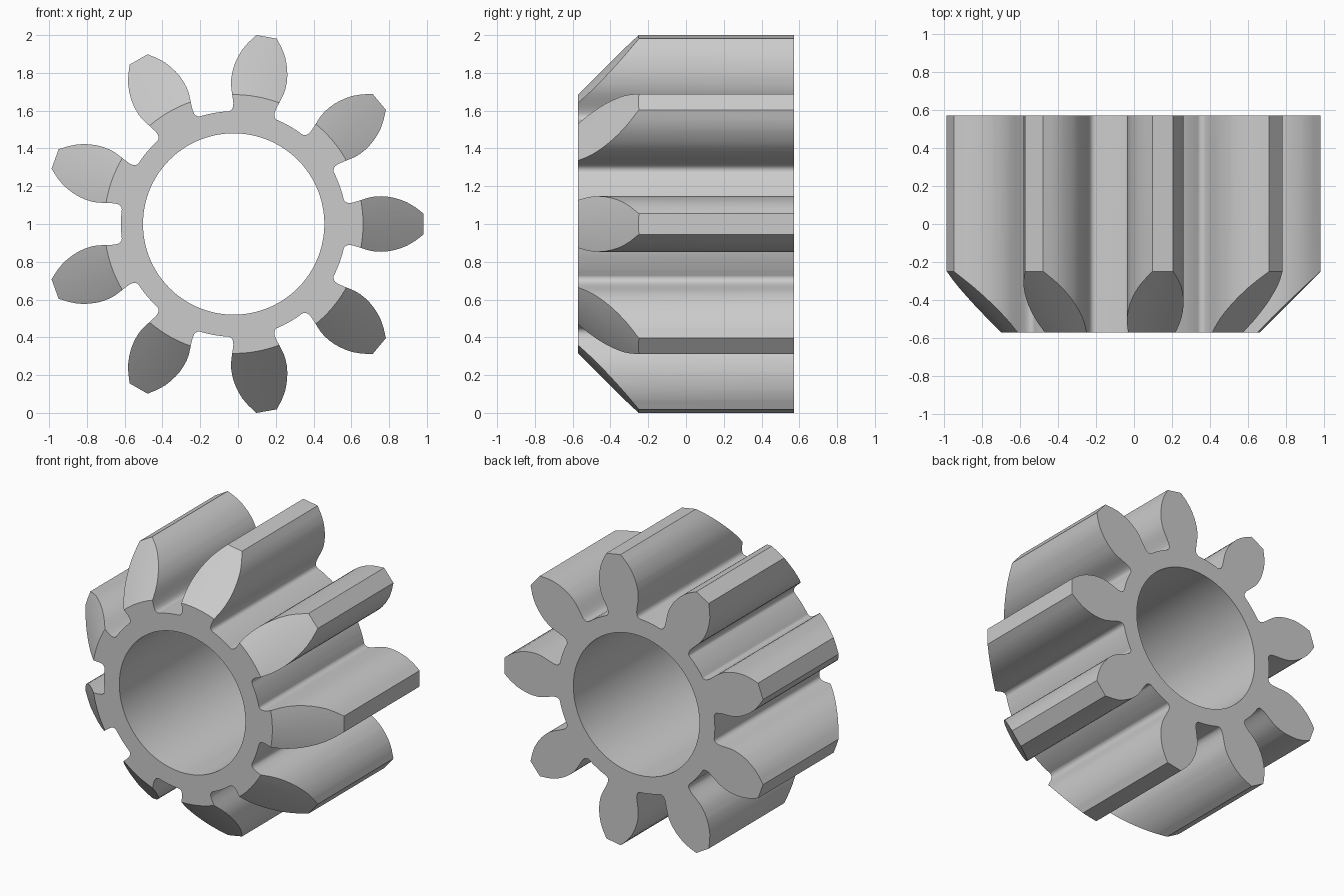
import bpy, bmesh, math

cube = bpy.data.objects.get("Cube")
if cube:
    bpy.data.objects.remove(cube, do_unlink=True)

TEETH = 9
CX, CZ = -0.023, 1.0          # gear axis
HALF = 0.572                  # half of the gear length
BORE, ROOT, FACE_R = 0.48, 0.597, 0.685
SEGMENTS = 144

steel = bpy.data.materials.new("light_grey_metal")
steel.use_nodes = True
grey = (0.6, 0.6, 0.6, 1)
steel.diffuse_color = grey
steel.node_tree.nodes["Principled BSDF"].inputs["Base Color"].default_value = grey


def make_object(name, bm):
    bmesh.ops.recalc_face_normals(bm, faces=bm.faces)
    mesh = bpy.data.meshes.new(name)
    bm.to_mesh(mesh)
    bm.free()
    mesh.materials.append(steel)
    obj = bpy.data.objects.new(name, mesh)
    bpy.context.collection.objects.link(obj)
    return obj


# Half tooth: (distance along the tooth, half width), from root fillet to tip
flank = [(.583, .129), (.589, .120), (.598, .114), (.61, .111), (.63, .113),
         (.66, .122), (.69, .132), (.72, .141), (.75, .146), (.785, .147),
         (.82, .144), (.85, .138), (.885, .128), (.92, .114), (.96, .090),
         (1.006, .055)]
tooth = [(u, -v) for u, v in flank] + [(u, v) for u, v in reversed(flank)]
for deg in (16, 20, 24):      # root arc up to the next tooth
    a = math.radians(deg)
    tooth.append((ROOT * math.cos(a), ROOT * math.sin(a)))

# Toothed prism, a little longer than the finished gear
bm = bmesh.new()
outline = []
for i in range(TEETH):
    c, s = math.cos(math.tau * i / TEETH), math.sin(math.tau * i / TEETH)
    for u, v in tooth:
        outline.append(bm.verts.new((CX + u * c - v * s, -0.7, CZ + u * s + v * c)))
cap = bm.faces.new(outline)
ext = bmesh.ops.extrude_face_region(bm, geom=[cap], use_keep_orig=True)
moved = [g for g in ext["geom"] if isinstance(g, bmesh.types.BMVert)]
bmesh.ops.translate(bm, verts=moved, vec=(0, 1.4, 0))
gear = make_object("pinion_gear", bm)

# Turned blank: bore, flat ends and the conical front chamfer
section = [(BORE, -HALF), (FACE_R, -HALF), (1.1, -HALF + 1.1 - FACE_R),
           (1.1, HALF), (BORE, HALF)]
bm = bmesh.new()
rings = []
for k in range(SEGMENTS):
    a = math.tau * k / SEGMENTS
    rings.append([bm.verts.new((CX + r * math.cos(a), y, CZ + r * math.sin(a)))
                  for r, y in section])
for k in range(SEGMENTS):
    p, q = rings[k - 1], rings[k]
    for j in range(len(section)):
        bm.faces.new((p[j - 1], p[j], q[j], q[j - 1]))
blank = make_object("turned_blank", bm)
blank.hide_render = True

# Keep the part of the prism that lies inside the blank
cut = gear.modifiers.new("turning", "BOOLEAN")
cut.operation = "INTERSECT"
cut.solver = "EXACT"
cut.object = blank
bpy.ops.object.select_all(action="DESELECT")
gear.select_set(True)
bpy.context.view_layer.objects.active = gear
bpy.ops.object.modifier_apply(modifier=cut.name)
bpy.data.objects.remove(blank, do_unlink=True)
bpy.ops.object.shade_smooth_by_angle(angle=math.radians(32))
